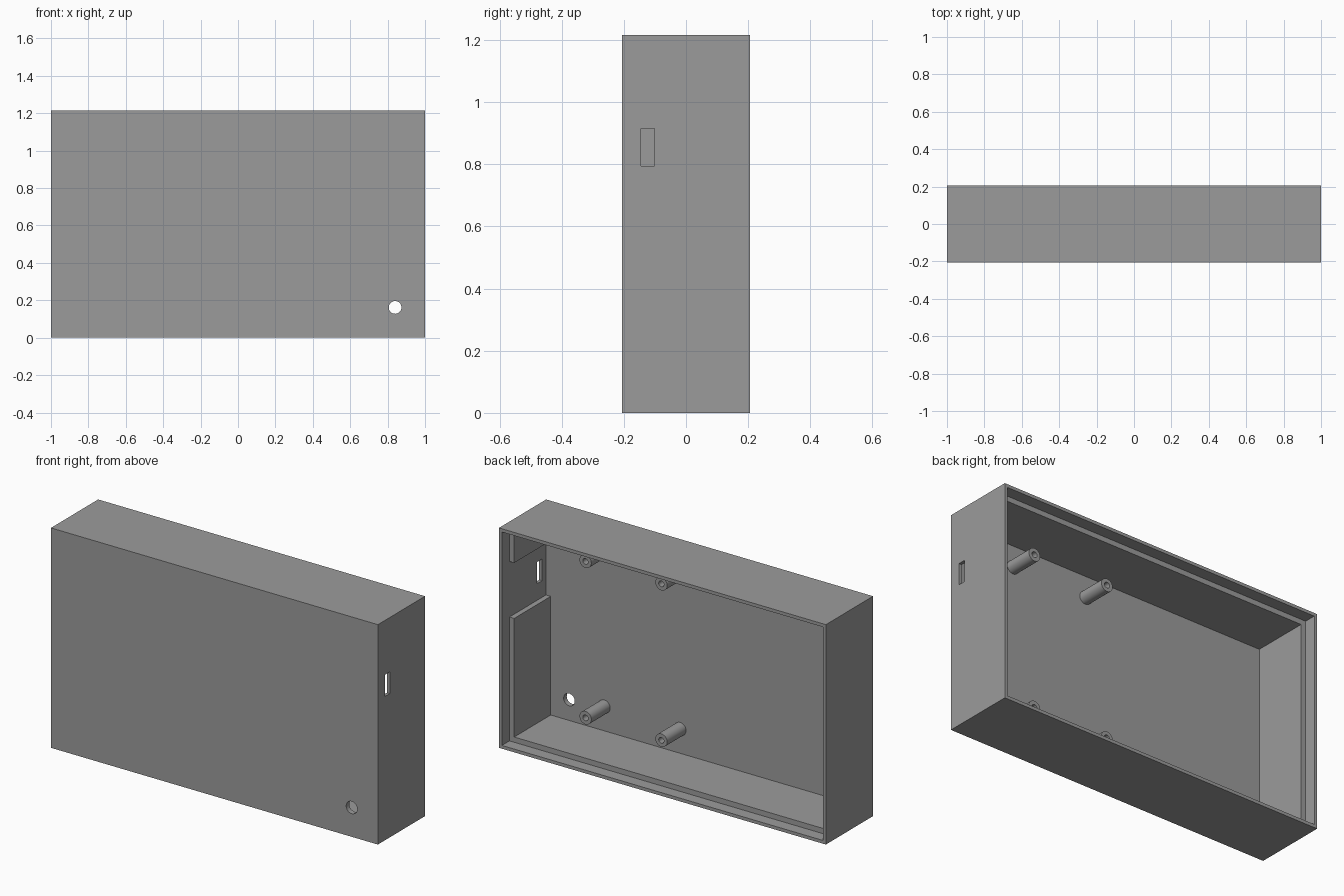
import bpy, bmesh, math
from mathutils import Matrix, Vector

if "Cube" in bpy.data.objects:
    bpy.data.objects.remove(bpy.data.objects["Cube"])

W, D, H = 2.0, 0.412, 1.216      # outer width, depth, height
RIM, WALL = 0.018, 0.047         # thin lip and full wall thickness
STEP = 0.066                     # depth of the lid recess
YB, YF = D / 2, -D / 2 + 0.027   # open back plane, inner face of front panel

grey = bpy.data.materials.new("grey plastic")
grey.diffuse_color = (0.33, 0.33, 0.33, 1)
grey.use_nodes = True
grey.node_tree.nodes["Principled BSDF"].inputs["Base Color"].default_value = grey.diffuse_color


def box(name, x, y, z):
    """Box spanning the given (min, max) ranges."""
    bm = bmesh.new()
    bmesh.ops.create_cube(bm, size=1)
    for v in bm.verts:
        v.co = Vector([lo if c < 0 else hi for c, (lo, hi) in zip(v.co, (x, y, z))])
    return finish(name, bm)


def cylinder_y(name, x, z, r, y0, y1, segments=32):
    """Cylinder lying along y."""
    bm = bmesh.new()
    bmesh.ops.create_cone(bm, cap_ends=True, segments=segments, radius1=r, radius2=r, depth=y1 - y0,
                          matrix=Matrix.Translation((x, (y0 + y1) / 2, z)) @ Matrix.Rotation(math.pi / 2, 4, 'X'))
    return finish(name, bm)


def finish(name, bm):
    bmesh.ops.recalc_face_normals(bm, faces=bm.faces)
    me = bpy.data.meshes.new(name)
    bm.to_mesh(me)
    bm.free()
    me.materials.append(grey)
    ob = bpy.data.objects.new(name, me)
    bpy.context.collection.objects.link(ob)
    return ob


def select(ob):
    bpy.ops.object.select_all(action='DESELECT')
    ob.select_set(True)
    bpy.context.view_layer.objects.active = ob


def cut(ob, cutter):
    """Subtract the cutter, then remove it."""
    cutter.hide_render = True
    mod = ob.modifiers.new("cut", 'BOOLEAN')
    mod.operation, mod.solver, mod.object = 'DIFFERENCE', 'EXACT', cutter
    select(ob)
    bpy.ops.object.modifier_apply(modifier=mod.name)
    bpy.data.objects.remove(cutter)


def smooth(ob):
    select(ob)
    bpy.ops.object.shade_smooth_by_angle(angle=math.radians(30))


# Case: hollow box, open at the back, with a stepped lip for a lid
case = box("case", (-W / 2, W / 2), (-D / 2, YB), (0, H))
cut(case, box("cavity_cutter", (-W / 2 + WALL, W / 2 - WALL), (YF, YB + 0.1), (WALL, H - WALL)))
cut(case, box("lid_recess_cutter", (-W / 2 + RIM, W / 2 - RIM), (YB - STEP, YB + 0.1), (RIM, H - RIM)))

# Thinned side wall around the port, and the port itself
cut(case, box("port_notch_cutter", (W / 2 - 0.15, W / 2 - RIM), (YF, YB - STEP + 0.03), (0.703, 1.01)))
cut(case, box("port_cutter", (W / 2 - 0.1, W / 2 + 0.1), (-0.145, -0.102), (0.795, 0.915)))

# Round hole in the front panel
cut(case, cylinder_y("front_hole_cutter", 0.84, 0.162, 0.034, -D / 2 - 0.1, YF + 0.1))
smooth(case)

# Four screw posts standing on the inside of the front panel
for i, x in enumerate((0.625, 0.161)):
    for j, z in enumerate((0.182, 1.047)):
        post = cylinder_y(f"screw_post_{i * 2 + j + 1}", x, z, 0.036, YF - 0.005, -0.014)
        cut(post, cylinder_y("screw_hole_cutter", x, z, 0.016, YF + 0.001, 0.1))
        smooth(post)
